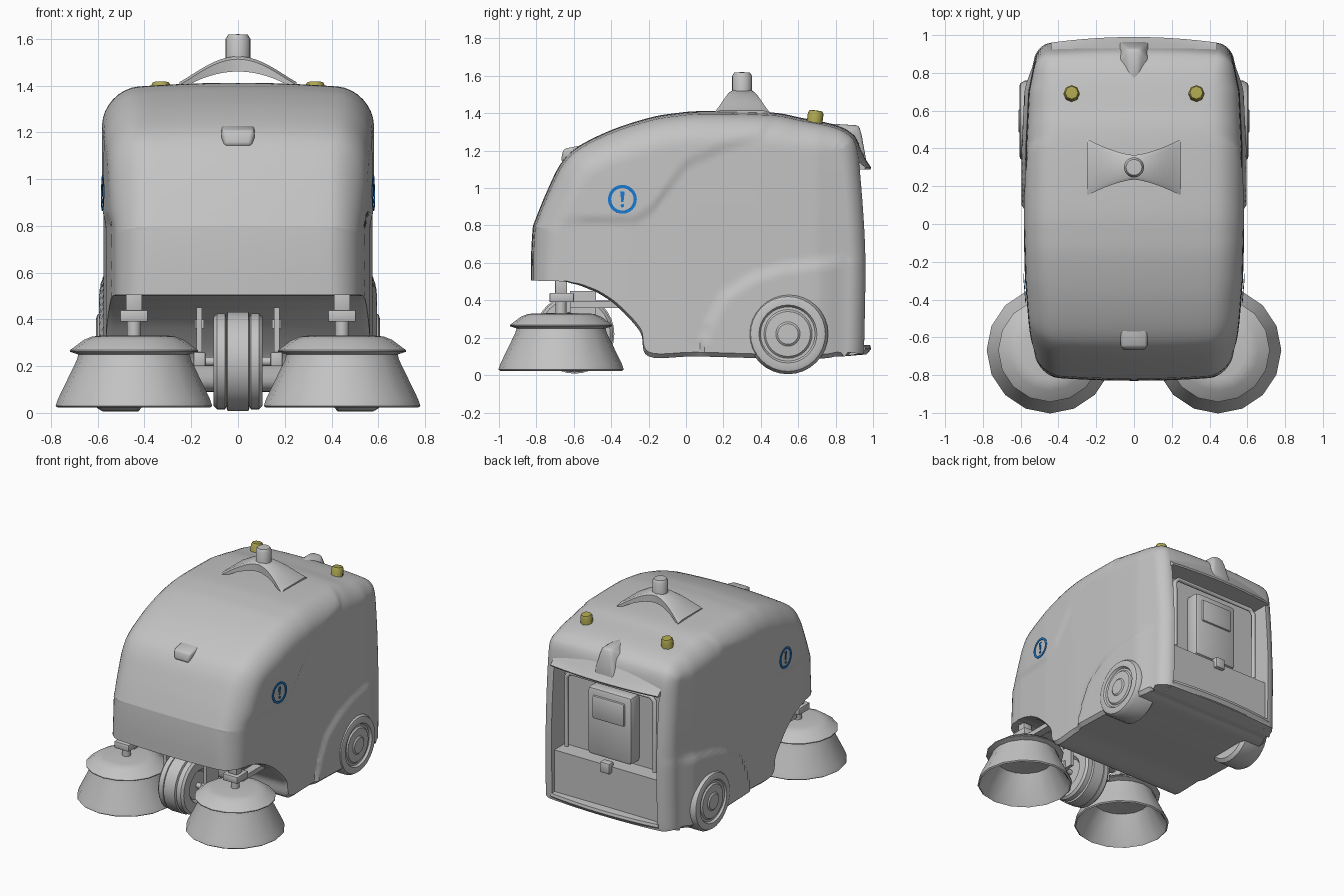
import bpy, bmesh, math
from mathutils import Vector, Matrix
from mathutils.bvhtree import BVHTree

if "Cube" in bpy.data.objects:
    bpy.data.objects.remove(bpy.data.objects["Cube"])


def material(name, rgb):
    m = bpy.data.materials.new(name)
    m.diffuse_color = (*rgb, 1)
    m.use_nodes = True
    m.node_tree.nodes["Principled BSDF"].inputs["Base Color"].default_value = m.diffuse_color
    return m


GREY = material("light_grey", (0.55, 0.55, 0.55))
YELLOW = material("lamp_yellow", (0.42, 0.38, 0.08))
BLUE = material("badge_blue", (0.01, 0.19, 0.62))


def finish(name, bm, mat=GREY, angle=35, bevel=0):
    bmesh.ops.remove_doubles(bm, verts=bm.verts, dist=1e-5)
    bmesh.ops.recalc_face_normals(bm, faces=bm.faces)
    me = bpy.data.meshes.new(name)
    bm.to_mesh(me)
    bm.free()
    me.materials.append(mat)
    ob = bpy.data.objects.new(name, me)
    bpy.context.collection.objects.link(ob)
    bpy.ops.object.select_all(action='DESELECT')
    ob.select_set(True)
    bpy.context.view_layer.objects.active = ob
    if bevel:
        b = ob.modifiers.new("bevel", 'BEVEL')
        b.width, b.segments = bevel, 2
        bpy.ops.object.modifier_apply(modifier="bevel")
    if angle:
        bpy.ops.object.shade_smooth_by_angle(angle=math.radians(angle))
    return ob


def hull(name, pts, bevel=0.01, angle=35):
    bm = bmesh.new()
    bmesh.ops.convex_hull(bm, input=[bm.verts.new(p) for p in pts])
    bmesh.ops.dissolve_limit(bm, angle_limit=0.02, verts=bm.verts, edges=bm.edges)
    return finish(name, bm, bevel=bevel, angle=angle)


def box(name, x, y, z, bevel=0):
    return hull(name, [(a, b, c) for a in x for b in y for c in z], bevel)


def loft(bm, rings, caps=False):
    vs = [[bm.verts.new(p) for p in r] for r in rings]
    n = len(vs[0])
    for a, b in zip(vs, vs[1:]):
        for i in range(n):
            bm.faces.new((a[i], a[(i + 1) % n], b[(i + 1) % n], b[i]))
    if caps:
        bm.faces.new(vs[0])
        bm.faces.new(vs[-1])


def lathe(name, prof, n, loc, mat=GREY, rot=Matrix(), angle=35):
    # revolve (radius, height) points; zero radius closes the end
    bm = bmesh.new()
    m = Matrix.Translation(loc) @ rot
    loft(bm, [[m @ Vector((r * math.cos(2 * math.pi * i / n), r * math.sin(2 * math.pi * i / n), h))
               for i in range(n)] for r, h in prof])
    bmesh.ops.dissolve_degenerate(bm, dist=1e-5, edges=bm.edges)
    return finish(name, bm, mat, angle)


def lerp(tab, v):
    if v <= tab[0][0]:
        return tab[0][1]
    for (a, p), (b, q) in zip(tab, tab[1:]):
        if v <= b:
            return p + (q - p) * (v - a) / (b - a)
    return tab[-1][1]


def step(t):
    t = max(0, min(1, t))
    return t * t * (3 - 2 * t)


# Body stations: upper outline (y, z), matching lower outline (y, z), corner radius
KEYS = [(-.83, .505, -.665, .50, .11), (-.828, .65, -.645, .50, .12), (-.82, .78, -.625, .495, .12),
        (-.81, .82, -.61, .49, .12), (-.745, .98, -.57, .48, .13), (-.67, 1.13, -.52, .46, .14),
        (-.58, 1.22, -.455, .43, .14), (-.4, 1.31, -.36, .36, .15), (-.2, 1.375, -.245, .23, .15),
        (-.06, 1.4, -.2, .1, .15), (.1, 1.412, .05, .1, .15), (.45, 1.405, .42, .09, .15),
        (.62, 1.375, .6, .09, .14), (.78, 1.343, .74, .09, .12), (.87, 1.305, .8, .1, .09),
        (.925, 1.235, .82, .1, .075), (.95, 1.05, .83, .1, .07), (.975, .65, .835, .1, .07),
        (.97, .2, .84, .1, .07), (.965, .11, .85, .1, .07)]
WIDTH = [(-.85, .5), (-.6, .54), (-.3, .565), (0, .575), (.4, .575), (.7, .56), (.97, .505)]
HOOD = [(-.9, .8), (-.27, .8), (-.18, .86), (0, 1.1), (.2, 1.19), (.4, 1.26), (.5, 1.42)]
FENDER = [(.05, .05), (.12, .3), (.2, .45), (.35, .55), (.5, .6), (.7, .63), (.97, .66)]


def stations():
    k = [KEYS[0]] + KEYS + [KEYS[-1]]
    out = []
    for i in range(1, len(k) - 2):
        per = max(4, round(math.dist(k[i][:2], k[i + 1][:2]) / .025))
        for s in range(per):
            t = s / per
            out.append([b + .5 * t * (c - a + t * (2 * a - 5 * b + 4 * c - d + t * (3 * (b - c) + d - a)))
                        for a, b, c, d in zip(*k[i - 1:i + 3])])
    return out + [list(KEYS[-1])]


def side_x(y, z):
    w = lerp(WIDTH, y) - .03 * max(0, z - .8) ** 2
    w += .012 * step((z - lerp(HOOD, y)) / .06) * step((y + .75) / .25)
    if y > .05:
        w += .02 * step((lerp(FENDER, y) - z) / .06) * (1 - .8 * step((y - .72) / .14))
    return w


def section(st, i):
    ty, tz, by, bz, r = st[i]
    a, b = st[max(0, i - 1)], st[min(len(st) - 1, i + 1)]
    t = Vector((b[0] - a[0], b[1] - a[1])).normalized()
    n = Vector((-t.y, t.x))
    T, B = Vector((ty, tz)), Vector((by, bz))
    P = T - n * (r + .03)
    pts = [(0, by, bz), (side_x(by, bz) - .025, by, bz)]
    for j in range(40):  # flank
        q = B.lerp(P, .02 + .98 * j / 40)
        pts.append((side_x(*q), q.x, q.y))
    for j in range(9):  # rounded shoulder
        g = math.pi / 2 * j / 8
        q = P + n * r * math.sin(g)
        x = side_x(q.x, q.y) - r * (1 - math.cos(g))
        q += n * .03 * (1 - min(1, (x / .58) ** 2)) * math.sin(g)
        pts.append((x, q.x, q.y))
    x0 = pts[-1][0]
    for j in range(5, -1, -1):  # crowned top
        x = x0 * j / 6
        q = T - n * .03 * (x / .58) ** 2
        pts.append((x, q.x, q.y))
    return pts + [(-x, y, z) for x, y, z in pts[-2:0:-1]]


bm = bmesh.new()
st = stations()
loft(bm, [section(st, i) for i in range(len(st))], caps=True)
body = finish("body", bm, angle=0)
bvh = BVHTree.FromObject(body, bpy.context.evaluated_depsgraph_get())

# Rear opening: deep upper bay and shallow lower door
for cname, z, y0 in (("bay_cutter", (.47, 1.1), .8), ("door_cutter", (.16, .48), .925)):
    cut = box(cname, (-.43, .43), (y0, 1.2), z)
    cut.hide_render = True
    mod = body.modifiers.new("cut", 'BOOLEAN')
    mod.object, mod.operation, mod.solver = cut, 'DIFFERENCE', 'EXACT'
    bpy.context.view_layer.objects.active = body
    bpy.ops.object.modifier_apply(modifier="cut")
    bpy.data.objects.remove(cut)
bpy.ops.object.select_all(action='DESELECT')
body.select_set(True)
bpy.ops.object.shade_smooth_by_angle(angle=math.radians(32))


# Curved lips above and below the opening
def lip(name, prof, half, drop=0):
    bm = bmesh.new()
    loft(bm, [[(half * k / 8, y - .03 * (k / 8) ** 2, z - drop * (k / 8) ** 2 * (z > 1.12))
               for y, z in prof] for k in range(-8, 9)], caps=True)
    finish(name, bm)


lip("upper_lip", [(.86, 1.295), (.9, 1.265), (.932, 1.215), (.96, 1.155), (.99, 1.11), (.985, 1.1), (.87, 1.1)],
    .44, .02)
lip("lower_lip", [(.9, .105), (.97, .115), (.99, .14), (.985, .16), (.9, .165)], .44)

# Rear bay equipment
box("tank_box", (-.18, .18), (.78, .9), (.5, 1.0), .025)
box("tank_panel", (-.13, .13), (.89, .915), (.78, .95), .012)
box("door_latch", (-.04, .04), (.9, .955), (.42, .5), .01)
cu = bpy.data.curves.new("bay_handle", 'CURVE')
cu.dimensions, cu.bevel_depth, cu.bevel_resolution = '3D', .016, 2
sp = cu.splines.new('POLY')
path = [(-.36, .5), (-.36, 1.02), (-.33, 1.05), (.33, 1.05), (.36, 1.02), (.36, .5)]
sp.points.add(len(path) - 1)
for p, (x, z) in zip(sp.points, path):
    p.co = (x, .88, z, 1)
cu.materials.append(GREY)
bpy.context.collection.objects.link(bpy.data.objects.new("bay_handle", cu))

# Raised fairing at the rear and small nub on the hood
hull("rear_fairing", [(s * x, y, z) for s in (-1, 1) for x, y, z in
     ((.015, .76, 1.345), (.035, .925, 1.335), (.05, .94, 1.28), (.06, .945, 1.22), (.08, .965, 1.14),
      (.09, .85, 1.29))], .015, 60)
hull("hood_nub", [(s * x, y, z) for s in (-1, 1) for x, y, z in
     ((.07, -.655, 1.21), (.055, -.67, 1.145), (.075, -.53, 1.235), (.07, -.6, 1.12))], .015, 60)

# Beacon on a bow-tie shaped arch
bm = bmesh.new()
rings = []
for k in range(-10, 11):
    u = k / 10
    w = .065 + .085 * abs(u) ** 1.5
    zt = 1.415 + .11 * math.cos(math.pi / 2 * u) ** 1.1
    zb = 1.38 + .08 * (1 - u * u)
    rings.append([(.25 * u, .3 + a * w, z) for a, z in
                  ((-1, zb), (-1, zt - .012), (-.75, zt), (.75, zt), (1, zt - .012), (1, zb))])
loft(bm, rings, caps=True)
finish("beacon_arch", bm)
lathe("beacon", [(0, 1.48), (.053, 1.48), (.053, 1.6), (.042, 1.618), (0, 1.62)], 20, (0, .3, 0))

# Parts in left and right pairs
BRUSH = [(.325, .022), (.335, .03), (.325, .06), (.245, .225), (.238, .25), (.274, .262), (.274, .268),
         (.215, .312), (.18, .326), (.15, .33), (0, .332), (0, .24), (.2, .225), (.31, .04), (.325, .022)]
WHEEL = [(0, 0), (.19, 0), (.215, .02), (.215, .17), (.2, .195), (.185, .2), (.155, .2), (.145, .185),
         (.13, .185), (.12, .195), (.065, .197), (.055, .205), (0, .205)]
for s, side in ((1, "right"), (-1, "left")):
    lathe(side + "_brush", BRUSH, 16, (s * .445, -.668, 0))
    lathe(side + "_brush_shaft", [(0, .32), (.03, .32), (.03, .4), (0, .4)], 12, (s * .445, -.668, 0))
    box(side + "_brush_block", (s * .445 - .06, s * .445 + .06), (-.73, -.6), (.39, .44), .006)
    box(side + "_brush_post", (s * .445 - .035, s * .445 + .035), (-.7, -.635), (.43, .53), .005)
    box(side + "_brush_arm", (s * .445 - .03, s * .445 + .03), (-.62, -.34), (.36, .395))
    lathe(side + "_rear_wheel", WHEEL, 32, (s * .407, .545, .22), rot=Matrix.Rotation(s * math.pi / 2, 4, 'Y'))
    lathe(side + "_lamp", [(0, -.05), (.042, -.05), (.042, .03), (.034, .044), (0, .046)], 8,
          (s * .33, .69, 1.37), YELLOW, Matrix.Rotation(-.12, 4, 'X'), 50)
    box(side + "_caster_plate", (s * .165 - .012, s * .165 + .012), (-.62, -.48), (.2, .45))
    box(side + "_caster_block", (s * .165 - .025, s * .165 + .025), (-.64, -.54), (.2, .26), .005)
    box(side + "_caster_bar", (s * .165 - .02, s * .165 + .02), (-.56, -.3), (.36, .4))

    # Warning badge laid onto the flank: ring, stroke and dot
    bm = bmesh.new()

    def on_flank(y, z):
        hit = bvh.ray_cast(Vector((s * 2, y, z)), Vector((-s, 0, 0)))[0]
        return bm.verts.new((hit.x + s * .005, y, z))

    def at(r, k):
        g = math.pi * k / 20
        return on_flank(-.34 + r * math.cos(g), .94 + r * math.sin(g))
    for k in range(40):
        bm.faces.new((at(.077, k), at(.077, k + 1), at(.06, k + 1), at(.06, k)))
    for pts in ([(-.012, .042), (.012, .042), (.006, -.015), (-.006, -.015)],
                [(.01 * math.cos(a), -.034 + .01 * math.sin(a)) for a in [i * math.pi / 4 for i in range(8)]]):
        bm.faces.new([on_flank(-.34 + y, .94 + z) for y, z in pts])
    bmesh.ops.remove_doubles(bm, verts=bm.verts, dist=1e-5)
    rim = bmesh.ops.extrude_face_region(bm, geom=bm.faces[:])["geom"]
    bmesh.ops.translate(bm, vec=(s * .003, 0, 0), verts=[v for v in rim if isinstance(v, bmesh.types.BMVert)])
    finish(side + "_badge", bm, BLUE)

# Front caster wheel with twin treads and its axle
SIDEWAYS = Matrix.Rotation(math.pi / 2, 4, 'Y')
HALF = [(0, .085), (.1, .085), (.12, .105), (.19, .105), (.205, .09), (.205, .055), (.195, .05), (.212, .045)]
lathe("front_wheel", [(r, -h) for r, h in HALF] + HALF[::-1], 32, (0, -.595, .22), rot=SIDEWAYS)
lathe("front_axle", [(0, -.19), (.02, -.19), (.02, .19), (0, .19)], 12, (0, -.595, .22), rot=SIDEWAYS)
